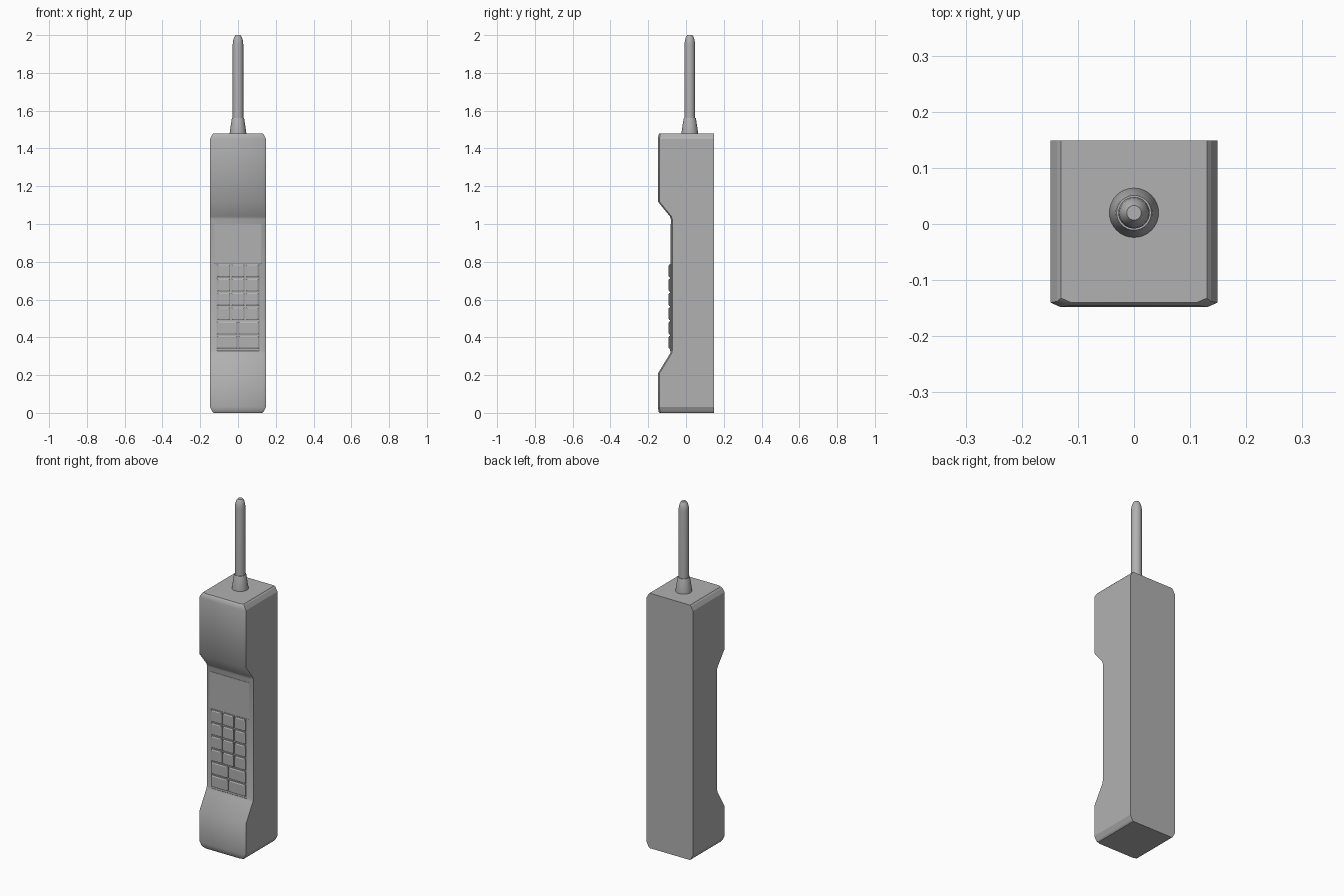
import bpy, bmesh, math

if "Cube" in bpy.data.objects:
    bpy.data.objects.remove(bpy.data.objects["Cube"])

# Dark grey plastic
plastic = bpy.data.materials.new("dark_grey_plastic")
plastic.diffuse_color = (0.44, 0.44, 0.44, 1)
plastic.use_nodes = True
plastic.node_tree.nodes["Principled BSDF"].inputs["Base Color"].default_value = plastic.diffuse_color


def finish(name, bm, angle=35):
    bmesh.ops.recalc_face_normals(bm, faces=bm.faces)
    mesh = bpy.data.meshes.new(name)
    bm.to_mesh(mesh)
    bm.free()
    mesh.materials.append(plastic)
    obj = bpy.data.objects.new(name, mesh)
    bpy.context.collection.objects.link(obj)
    bpy.ops.object.select_all(action='DESELECT')
    obj.select_set(True)
    bpy.context.view_layer.objects.active = obj
    bpy.ops.object.shade_smooth_by_angle(angle=math.radians(angle))
    return obj


def loft(name, rings, angle=35):
    """Skin a stack of closed rings and cap both ends."""
    bm = bmesh.new()
    loops = [[bm.verts.new(p) for p in ring] for ring in rings]
    n = len(loops[0])
    for a, b in zip(loops, loops[1:]):
        for i in range(n):
            j = (i + 1) % n
            bm.faces.new((a[i], a[j], b[j], b[i]))
    bm.faces.new(loops[0])
    bm.faces.new(loops[-1])
    return finish(name, bm, angle)


def raised_panel(name, x, z, w, h, y_back, y_front, inset):
    """Rectangular pad facing -y with a chamfered front edge."""
    def rect(y, d):
        a, b = w / 2 - d, h / 2 - d
        return [(x - a, y, z - b), (x + a, y, z - b),
                (x + a, y, z + b), (x - a, y, z + b)]
    return loft(name, [rect(y_back, 0), rect(y_front + inset * 0.6, 0),
                       rect(y_front, inset)], 20)


# Handset body: (z, half width, front y), with a recessed keypad section
BACK, EDGE, SIDE = 0.149, 0.008, 0.018
stations = [(0, 0.13, -0.140), (0.008, 0.137, -0.146), (0.032, 0.149, -0.148),
            (0.21, 0.149, -0.148), (0.315, 0.149, -0.084), (0.33, 0.149, -0.08),
            (1.025, 0.149, -0.08), (1.04, 0.149, -0.085),
            (1.118, 0.149, -0.148), (1.45, 0.149, -0.148),
            (1.472, 0.137, -0.146), (1.48, 0.13, -0.140)]
body = loft("handset_body", [[(-w, BACK, z), (w, BACK, z), (w, f + EDGE, z),
                              (w - SIDE, f, z), (SIDE - w, f, z), (-w, f + EDGE, z)]
                             for z, w, f in stations], 45)
for poly in body.data.polygons:      # only the front face is smooth
    poly.use_smooth = poly.normal.y < -0.2

# Display panel and keypad plate
raised_panel("display_panel", 0, 0.895, 0.252, 0.212, -0.07, -0.0815, 0.001)
raised_panel("keypad_plate", 0, 0.558, 0.228, 0.462, -0.07, -0.0835, 0.002)

# Keypad: four rows of three keys, then two rows of two wide keys
for row in range(6):
    cols, pitch, width = (3, 0.076, 0.069) if row < 4 else (2, 0.114, 0.108)
    for col in range(cols):
        raised_panel(f"key_{row + 1}_{col + 1}", (col - (cols - 1) / 2) * pitch,
                     0.752 - row * 0.0757, width, 0.068, -0.07, -0.092, 0.006)


# Antenna: flared base, rod and tapered tip
def lathe(name, profile, y0=0.02, sides=32):
    loft(name, [[(r * math.cos(2 * math.pi * i / sides),
                  y0 + r * math.sin(2 * math.pi * i / sides), z)
                 for i in range(sides)] for r, z in profile])


lathe("antenna_base", [(0.044, 1.475), (0.044, 1.482), (0.033, 1.557), (0.031, 1.562)])
lathe("antenna_rod", [(0.028, 1.55), (0.028, 1.95), (0.026, 1.97),
                      (0.021, 1.988), (0.013, 2.0)])
